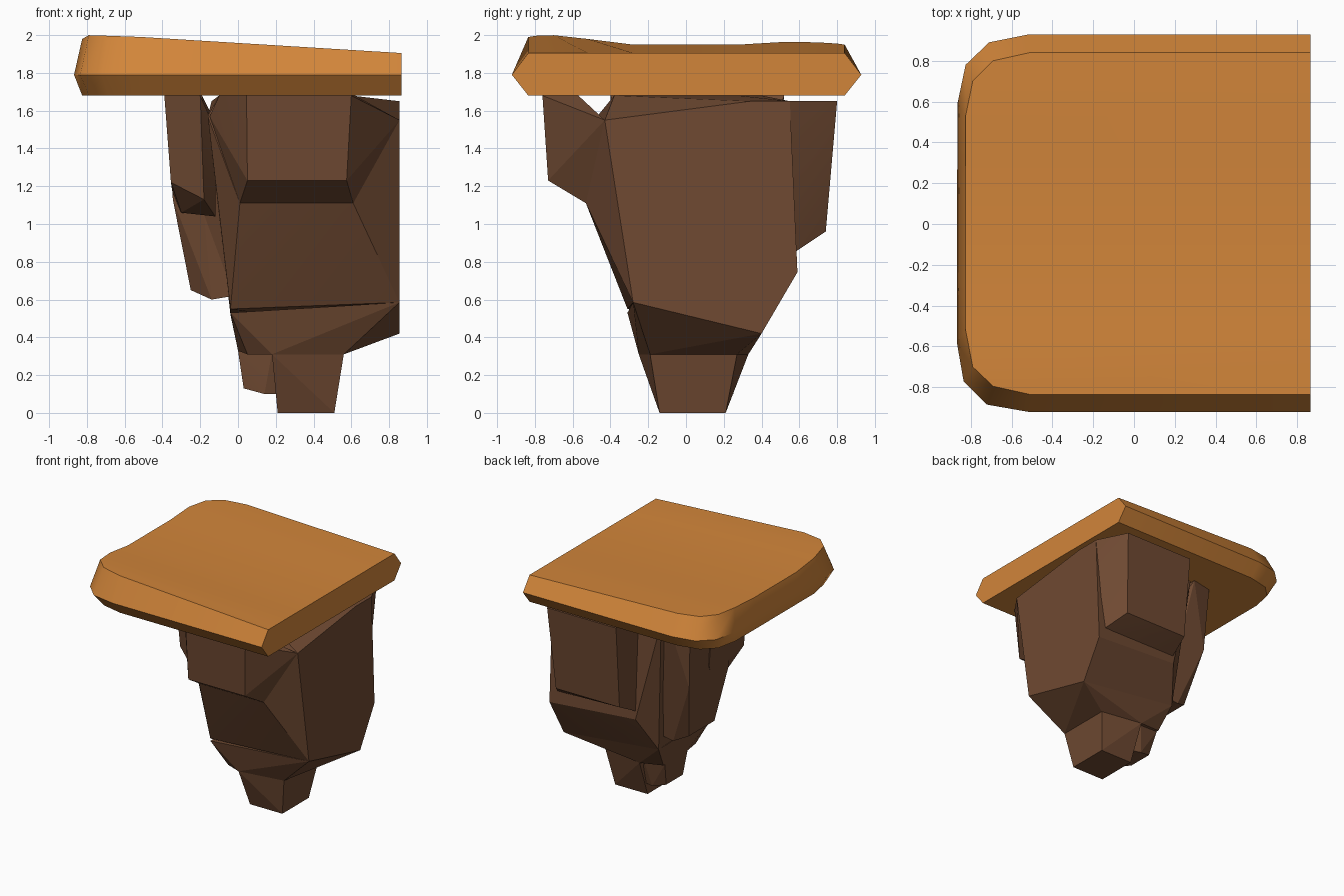
import bpy, bmesh, math


def material(name, col):
    m = bpy.data.materials.new(name)
    m.diffuse_color = (*col, 1)
    return m


ORANGE = material("orange_ground", (0.64, 0.235, 0.042))
BROWN = material("brown_rock", (0.16, 0.068, 0.032))


def finish(bm, name, mat, angle):
    bmesh.ops.recalc_face_normals(bm, faces=bm.faces)
    me = bpy.data.meshes.new(name)
    bm.to_mesh(me)
    bm.free()
    me.materials.append(mat)
    me.shade_smooth()
    me.set_sharp_from_angle(angle=math.radians(angle))
    bpy.context.collection.objects.link(bpy.data.objects.new(name, me))


def rock(name, pts):
    """Faceted stone: convex hull around a few corner points."""
    bm = bmesh.new()
    vs = [bm.verts.new(p) for p in pts]
    res = bmesh.ops.convex_hull(bm, input=vs)
    junk = {v for v in res["geom_interior"] + res["geom_unused"]
            if isinstance(v, bmesh.types.BMVert)}
    bmesh.ops.delete(bm, geom=list(junk), context='VERTS')
    bmesh.ops.dissolve_limit(bm, angle_limit=math.radians(2), verts=bm.verts, edges=bm.edges)
    finish(bm, name, BROWN, 12)


# Ground slab: strips along x; (inner x, inner y, outer x, outer y, rise to the left)
R = 0.865
stations = [
    (-.51, -.835, -.52, -.92, .105), (-.69, -.795, -.72, -.885, .100),
    (-.79, -.70, -.835, -.77, .097), (-.825, -.52, -.868, -.58, .075),
    (-.825, -.28, -.867, -.28, .045), (-.825, .28, -.866, .28, .045),
    (-.825, .53, -.865, .59, .060), (-.79, .70, -.825, .78, .058),
    (-.69, .80, -.71, .89, .055), (-.51, .84, -.52, .928, .055)]
bm = bmesh.new()
top, mid, low, rtop, rlow = [], [], [], [], []
for xi, yi, xo, yo, h in stations:
    top.append(bm.verts.new((xi, yi, 1.905 + h * (R - xi) / 1.7)))
    mid.append(bm.verts.new((xo, yo, 1.79)))
    low.append(bm.verts.new((xi, yi, 1.68)))
    rtop.append(bm.verts.new((R, yi, 1.905)))
    rlow.append(bm.verts.new((R, yi, 1.68)))
rmid = [bm.verts.new((R, -.922, 1.79)), bm.verts.new((R, .928, 1.79))]
for i in range(len(stations) - 1):
    for a, b in ((top, rtop), (low, rlow), (top, mid), (mid, low)):
        bm.faces.new((a[i], a[i + 1], b[i + 1], b[i]))
for k, e in ((0, 0), (-1, 1)):
    bm.faces.new((top[k], rtop[k], rmid[e], mid[k]))
    bm.faces.new((mid[k], rmid[e], rlow[k], low[k]))
bm.faces.new([rmid[0]] + rtop + [rmid[1]] + rlow[::-1])
finish(bm, "ground_slab", ORANGE, 35)

# Main rock body, cut flat on the right
rock("rock_body", [
    (.855, -.43, 1.55), (.855, .34, 1.65), (.855, .55, 1.65), (.855, -.28, .585),
    (.855, .40, .42), (.855, .59, .745),
    (-.16, -.47, 1.57), (.01, -.53, 1.11), (.61, -.53, 1.11), (-.04, -.31, .55),
    (-.10, -.38, 1.68), (.60, -.38, 1.68), (.60, .28, 1.68), (-.10, .40, 1.68),
    (-.14, .53, 1.65), (-.04, .42, .52), (.07, .57, .80)])

# Front block hanging under the slab
rock("front_block", [
    (.045, -.76, 1.68), (.60, -.76, 1.68), (.05, -.73, 1.23), (.575, -.73, 1.23),
    (.01, -.53, 1.11), (.61, -.53, 1.11), (-.10, -.57, 1.68), (.62, -.57, 1.68),
    (-.15, -.48, 1.57), (.855, -.43, 1.55)])

# Back block
rock("back_block", [
    (.09, .80, 1.65), (.73, .80, 1.65), (.10, .74, .96), (.69, .74, .96),
    (.855, .55, 1.65), (.85, .50, .97), (.855, .38, 1.65), (.85, .36, .86),
    (.06, .45, 1.65), (.07, .55, .86), (.80, .56, .84)])

# Left blocks: short one to the front, long one to the back
rock("left_short_block", [
    (-.39, -.28, 1.68), (-.20, -.40, 1.68), (-.355, -.26, 1.22), (-.18, -.36, 1.13),
    (-.39, .20, 1.68), (-.355, .20, 1.22), (-.20, .20, 1.68), (-.34, .15, 1.12),
    (-.30, -.12, 1.06), (-.12, -.25, 1.04), (-.12, .15, 1.04), (-.12, -.3, 1.5)])
rock("left_long_block", [
    (-.375, .08, 1.68), (-.375, .48, 1.68), (-.19, .52, 1.68), (-.19, -.05, 1.68),
    (-.345, -.08, 1.13), (-.345, .45, 1.13), (-.25, -.02, .65), (-.25, .32, .65),
    (-.14, -.12, .60), (-.14, .37, .60), (-.02, .37, .62), (-.02, -.12, .62),
    (-.18, -.15, 1.05), (-.10, .45, 1.5)])

# Flared neck, tip and side nub
ring = [(.05, -.20, .31), (.18, -.25, .31), (.56, -.19, .31), (.56, .27, .31),
        (.20, .33, .31)]
rock("rock_neck", ring + [
    (0, .0, .33), (0, .30, .33), (-.04, -.31, .53), (.855, -.28, .585),
    (.855, .40, .42), (-.04, .42, .52)])
rock("rock_tip", ring[1:] + [
    (.21, -.14, 0), (.51, -.14, 0), (.51, .21, 0), (.21, .21, 0)])
rock("rock_nub", [
    (0, -.02, .33), (0, .28, .33), (.03, 0, .13), (.03, .22, .13), (.14, -.03, .10),
    (.14, .25, .10), (.18, -.05, .32), (.18, .30, .32), (.25, 0, .10), (.25, .22, .10)])
